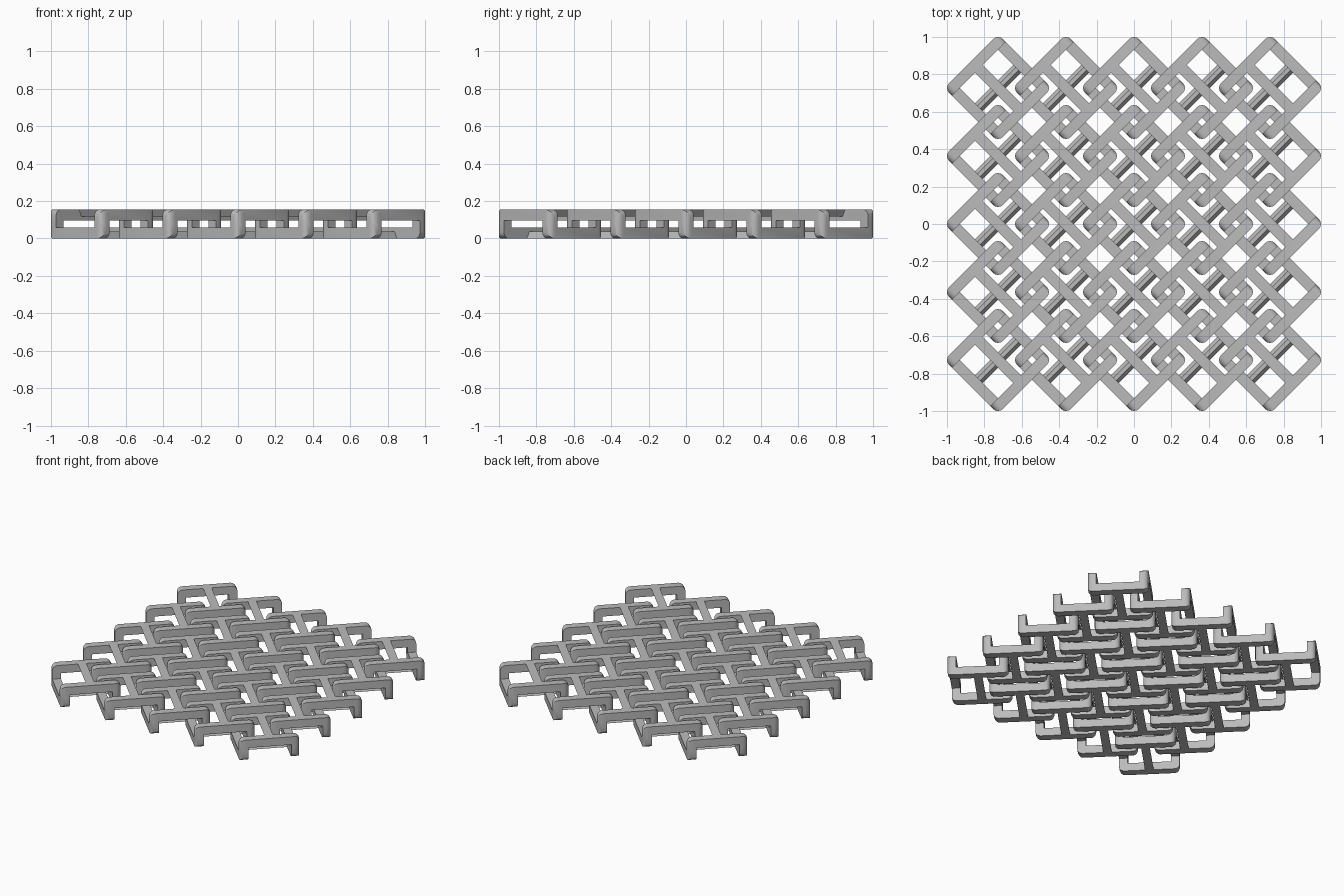
import bpy, bmesh, math
from mathutils import Matrix

cube = bpy.data.objects.get("Cube")
if cube:
    bpy.data.objects.remove(cube, do_unlink=True)

COUNT, PITCH = 5, 0.3636      # links per side and their spacing
S, W, H = 0.203, 0.058, 0.155  # half side, bar width, total height
MID = H / 2
ROUND = 0.035
INNER = S - W

# Single plain grey
grey = bpy.data.materials.new("plain grey")
grey.use_nodes = True
colour = (0.5, 0.5, 0.5, 1)
grey.diffuse_color = colour
grey.node_tree.nodes["Principled BSDF"].inputs["Base Color"].default_value = colour


def prism(bm, points, start, depth):
    """Extrude an (x, z) outline along y; return its vertices."""
    face = bm.faces.new([bm.verts.new((x, start, z)) for x, z in points])
    out = bmesh.ops.extrude_face_region(bm, geom=[face])
    new = [g for g in out["geom"] if isinstance(g, bmesh.types.BMVert)]
    bmesh.ops.translate(bm, verts=new, vec=(0, depth, 0))
    bmesh.ops.recalc_face_normals(bm, faces=bm.faces[:])


def near(a, b):
    return abs(a - b) < 1e-4


def arch():
    """Bar with two half-height legs and rounded outer corners."""
    bm = bmesh.new()
    prism(bm, [(-S, MID), (-S, H), (S, H), (S, MID), (INNER, MID),
               (INNER, H - W), (-INNER, H - W), (-INNER, MID)], INNER, W)
    edges = []
    for e in bm.edges:
        a, b = (v.co for v in e.verts)
        at_end = near(abs(a.x), S) and near(a.x, b.x)
        shoulder = near(a.z, H) and near(b.z, H)
        upright = near(a.y, S) and near(b.y, S)
        if at_end and (shoulder or upright):
            edges.append(e)
    bmesh.ops.bevel(bm, geom=edges, offset=ROUND, segments=4, profile=0.5,
                    affect='EDGES', clamp_overlap=True)
    # Open the leg ends so upper and lower arches weld together
    caps = [f for f in bm.faces if all(near(v.co.z, MID) for v in f.verts)]
    bmesh.ops.delete(bm, geom=caps, context='FACES')
    return bm


def crossbar():
    """Tapered brace joining the middles of two opposite bars."""
    bm = bmesh.new()
    prism(bm, [(-W / 2, H), (W / 2, H), (0.01, H - 0.038), (-0.01, H - 0.038)],
          -INNER, 2 * INNER)
    return bm


# Lower half is the upper half turned over onto the other diagonal
turn = Matrix.Rotation(math.pi, 4, 'Z')
flip = Matrix(((0, 1, 0, 0), (1, 0, 0, 0), (0, 0, -1, H), (0, 0, 0, 1)))
same = Matrix.Identity(4)

link = bmesh.new()
for maker, placements in ((arch, (same, turn, flip, turn @ flip)),
                          (crossbar, (same, flip))):
    for matrix in placements:
        part = maker()
        part.transform(matrix)
        temp = bpy.data.meshes.new("part")
        part.to_mesh(temp)
        part.free()
        link.from_mesh(temp)
        bpy.data.meshes.remove(temp)
bmesh.ops.remove_doubles(link, verts=link.verts[:], dist=1e-4)
bmesh.ops.recalc_face_normals(link, faces=link.faces[:])
link.transform(Matrix.Rotation(math.pi / 4, 4, 'Z'))

mesh = bpy.data.meshes.new("link")
link.to_mesh(mesh)
link.free()
mesh.materials.append(grey)

# Interlocked sheet of links
first = None
for row in range(COUNT):
    for col in range(COUNT):
        obj = bpy.data.objects.new(f"link_{row + 1}_{col + 1}", mesh)
        obj.location = ((col - (COUNT - 1) / 2) * PITCH,
                        (row - (COUNT - 1) / 2) * PITCH, 0)
        bpy.context.collection.objects.link(obj)
        first = first or obj

bpy.ops.object.select_all(action='DESELECT')
first.select_set(True)
bpy.context.view_layer.objects.active = first
bpy.ops.object.shade_smooth_by_angle(angle=math.radians(35))
